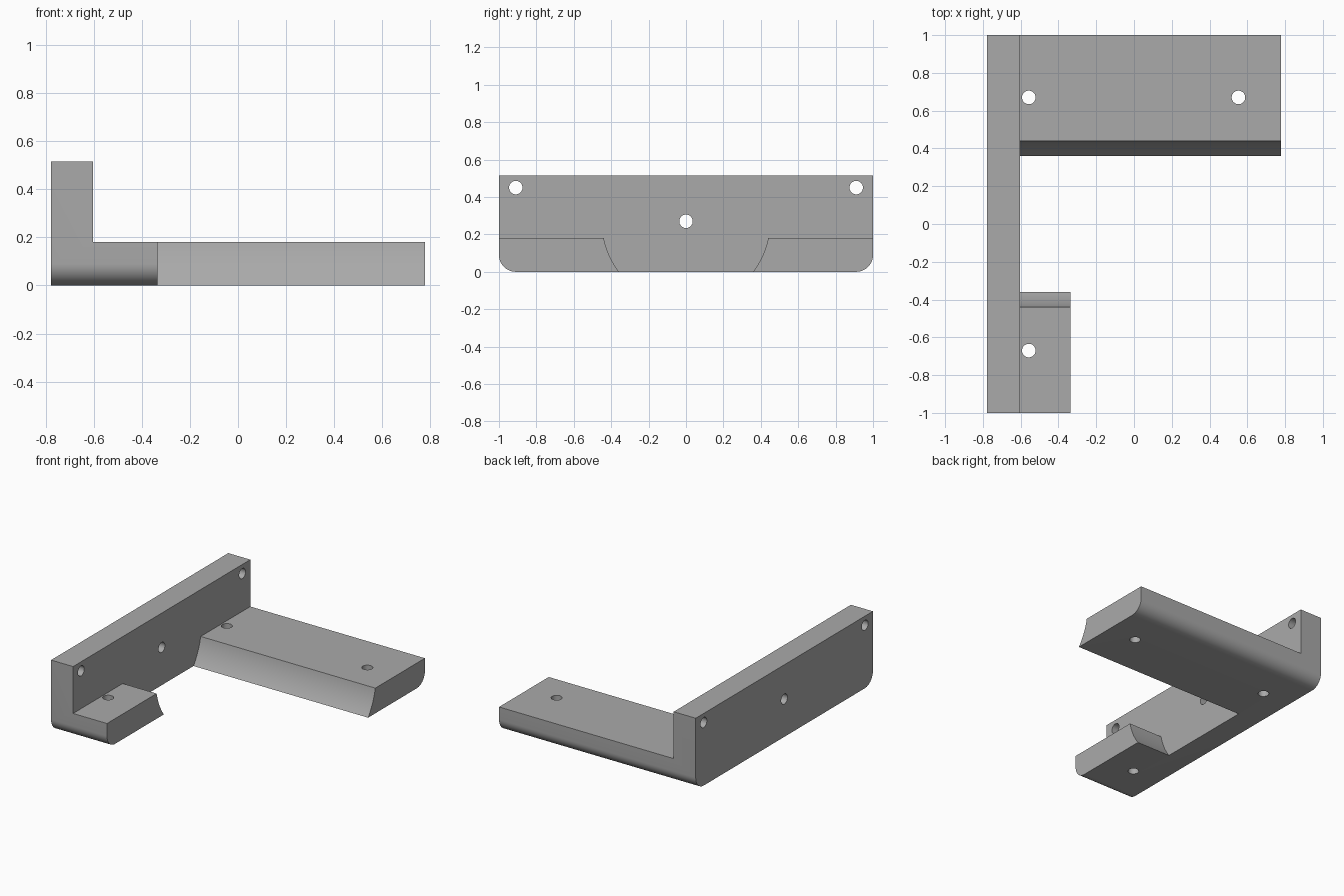
import bpy, bmesh, math
from mathutils import Matrix

if "Cube" in bpy.data.objects:
    bpy.data.objects.remove(bpy.data.objects["Cube"], do_unlink=True)

LEFT, RIGHT, WALL_X, FOOT_X = -0.777, 0.777, -0.603, -0.335
HEIGHT, ARM_Z = 0.515, 0.18
BORE_Z, BORE_R, ROUND, HOLE_R = 0.27, 0.449, 0.09, 0.036

grey = bpy.data.materials.new("plain_grey")
grey.use_nodes = True
colour = (0.4, 0.4, 0.4, 1)
grey.diffuse_color = colour
grey.node_tree.nodes["Principled BSDF"].inputs["Base Color"].default_value = colour


def arc(cy, cz, r, start, end, steps):
    angles = [math.radians(start + (end - start) * i / steps) for i in range(steps + 1)]
    return [(cy + r * math.cos(a), cz + r * math.sin(a)) for a in angles]


def finish(bm, name):
    bmesh.ops.recalc_face_normals(bm, faces=bm.faces)
    mesh = bpy.data.meshes.new(name)
    bm.to_mesh(mesh)
    bm.free()
    mesh.materials.append(grey)
    obj = bpy.data.objects.new(name, mesh)
    bpy.context.collection.objects.link(obj)
    return obj


def extrude_x(name, outline, x0, x1):
    bm = bmesh.new()
    face = bm.faces.new([bm.verts.new((x0, y, z)) for y, z in outline])
    new = bmesh.ops.extrude_face_region(bm, geom=[face])["geom"]
    verts = [v for v in new if isinstance(v, bmesh.types.BMVert)]
    bmesh.ops.translate(bm, verts=verts, vec=(x1 - x0, 0, 0))
    return finish(bm, name)


def drill(name, centre, along_x):
    bm = bmesh.new()
    turn = Matrix.Rotation(math.pi / 2, 4, 'Y') if along_x else Matrix()
    bmesh.ops.create_cone(bm, cap_ends=True, segments=32, radius1=HOLE_R, radius2=HOLE_R,
                          depth=0.5, matrix=Matrix.Translation(centre) @ turn)
    return finish(bm, name)


# Solid block with rounded lower ends
block = [(-1, HEIGHT)] + arc(-1 + ROUND, ROUND, ROUND, 180, 270, 12)
block += arc(1 - ROUND, ROUND, ROUND, 270, 360, 12) + [(1, HEIGHT)]
bracket = extrude_x("bracket", block, LEFT, RIGHT)

# Space above the arms, joined to the round-sided gap between them
top = math.degrees(math.asin((BORE_Z - ARM_Z) / BORE_R))
low = math.degrees(math.asin((BORE_Z + 0.02) / BORE_R))
space = [(-1.2, 1), (-1.2, ARM_Z)] + arc(0, BORE_Z, BORE_R, 180 + top, 180 + low, 16)
space += arc(0, BORE_Z, BORE_R, 360 - low, 360 - top, 16) + [(1.2, ARM_Z), (1.2, 1)]
cutters = [extrude_x("space_cutter", space, WALL_X, 1)]

# Shorten the front arm
cutters.append(extrude_x("front_arm_cutter", [(-1.2, -0.1), (0, -0.1), (0, 1), (-1.2, 1)], FOOT_X, 1))

# Screw holes through the arms and the wall
for x, y in [(-0.557, 0.67), (0.553, 0.67), (-0.557, -0.67)]:
    cutters.append(drill("arm_hole_cutter", (x, y, 0.1), False))
for y, z in [(-0.91, 0.45), (0.91, 0.45), (0, BORE_Z)]:
    cutters.append(drill("wall_hole_cutter", (-0.69, y, z), True))

bpy.context.view_layer.objects.active = bracket
bracket.select_set(True)
for cutter in cutters:
    cutter.hide_render = True
    mod = bracket.modifiers.new("cut", 'BOOLEAN')
    mod.operation, mod.solver, mod.object = 'DIFFERENCE', 'EXACT', cutter
    bpy.ops.object.modifier_apply(modifier=mod.name)
    bpy.data.objects.remove(cutter, do_unlink=True)

bpy.ops.object.shade_smooth_by_angle(angle=math.radians(30))
